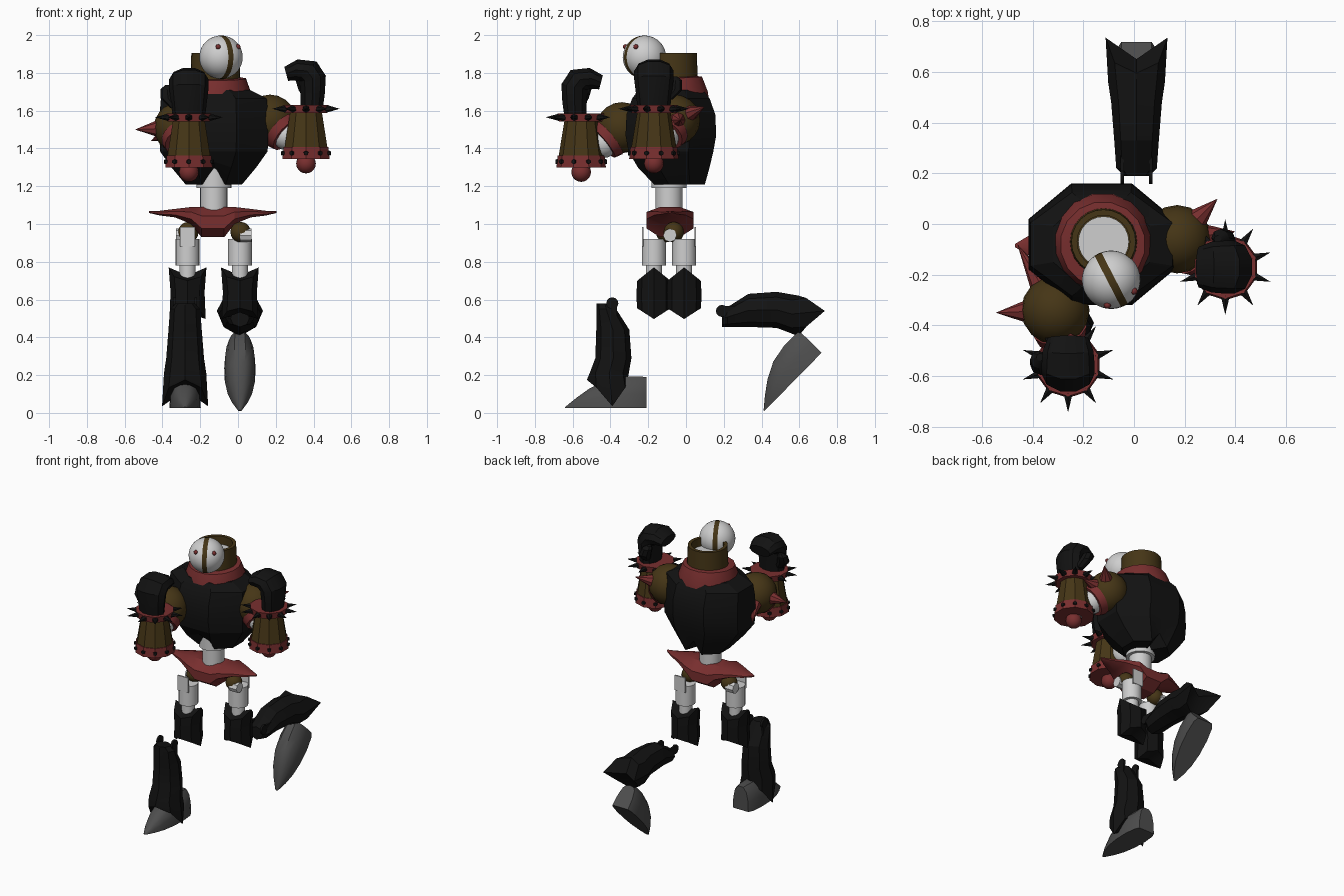
import bpy, bmesh, math
from mathutils import Vector, Matrix

if "Cube" in bpy.data.objects:
    bpy.data.objects.remove(bpy.data.objects["Cube"])


def material(name, rgb):
    m = bpy.data.materials.new(name)
    m.diffuse_color = (*rgb, 1)
    m.use_nodes = True
    m.node_tree.nodes["Principled BSDF"].inputs["Base Color"].default_value = m.diffuse_color
    return m


BLACK = material("black", (0.006, 0.006, 0.006))
BROWN = material("dark brown", (0.06, 0.036, 0.008))
RED = material("dull red", (0.19, 0.028, 0.028))
WHITE = material("pale grey", (0.62, 0.62, 0.62))
GREY = material("dark grey", (0.075, 0.075, 0.075))


def finish(name, bm, mat, angle=35):
    bmesh.ops.recalc_face_normals(bm, faces=bm.faces)
    me = bpy.data.meshes.new(name)
    bm.to_mesh(me)
    bm.free()
    me.materials.append(mat)
    me.shade_smooth()
    me.set_sharp_from_angle(angle=math.radians(angle))
    ob = bpy.data.objects.new(name, me)
    bpy.context.collection.objects.link(ob)
    return ob


def loft(name, rings, mat, angle=35):
    """Skin a list of equal point rings and close both ends."""
    bm = bmesh.new()
    vs = [[bm.verts.new(p) for p in r] for r in rings]
    n = len(vs[0])
    for a, b in zip(vs, vs[1:]):
        for i in range(n):
            bm.faces.new((a[i], a[(i + 1) % n], b[(i + 1) % n], b[i]))
    for r in (vs[0], vs[-1]):
        c = bm.verts.new(sum((v.co for v in r), Vector()) / n)
        for i in range(n):
            bm.faces.new((r[i], r[(i + 1) % n], c))
    return finish(name, bm, mat, angle)


def angles(n, off=0):
    return [2 * math.pi * (i + off) / n for i in range(n)]


def cone(name, a, b, r1, r2, mat, n=16):
    a, b = Vector(a), Vector(b)
    d = b - a
    bm = bmesh.new()
    bmesh.ops.create_cone(bm, cap_ends=True, segments=n, radius1=r1, radius2=r2, depth=d.length,
                          matrix=Matrix.Translation((a + b) / 2) @ d.to_track_quat('Z', 'Y').to_matrix().to_4x4())
    return finish(name, bm, mat)


def ball(name, c, r, mat, u=16, v=10, axis=(0, 0, 1)):
    bm = bmesh.new()
    bmesh.ops.create_uvsphere(bm, u_segments=u, v_segments=v, radius=r)
    ob = finish(name, bm, mat)
    ob.matrix_world = Matrix.Translation(c) @ Vector(axis).to_track_quat('Z', 'Y').to_matrix().to_4x4()
    return ob


def oct_ring(cx, cy, z, hw, hd):
    """Octagon with edge midpoints, flat toward front and sides."""
    k = math.cos(math.pi / 8)
    p = [Vector((cx + hw / k * math.cos(a), cy + hd / k * math.sin(a), z)) for a in angles(8, 0.5)]
    return [q for i in range(8) for q in (p[i], (p[i] + p[(i + 1) % 8]) / 2)]


# Torso: faceted barrel with a notch in the lower edge, front and back
CX, CY = -0.128, -0.08
torso = [oct_ring(CX, CY + dy, z, w, d) for z, w, d, dy in (
    (1.21, 0.15, 0.135, 0.045), (1.30, 0.225, 0.19, 0.015), (1.385, 0.285, 0.225, 0), (1.47, 0.288, 0.24, 0),
    (1.58, 0.287, 0.235, 0), (1.665, 0.28, 0.205, 0), (1.71, 0.19, 0.17, 0))]
for p in torso[0] + torso[1]:
    if abs(p.x - CX) < 0.01:
        p.z += 0.08 if p.z < 1.25 else 0.03
loft("torso", torso, BLACK, 25)

# Tilted shoulder collar, neck tube and neck
loft("shoulder_collar", [[(CX + 0.005 + r * math.cos(a), CY + r * math.sin(a), z + t * math.sin(a))
     for a in angles(16, 0.5)] for z, r, t in ((1.62, 0.205, 0.03), (1.68, 0.2, 0.02), (1.77, 0.168, 0.01),
                                              (1.775, 0.13, 0.01))], RED)
loft("neck_tube", [[(-0.12 + r * math.cos(a), -0.07 + r * math.sin(a), z) for a in angles(24)]
     for z, r in ((1.7, 0.135), (1.905, 0.127), (1.905, 0.104), (1.8, 0.104))], BROWN)
cone("neck", (-0.12, -0.07, 1.7), (-0.12, -0.07, 1.85), 0.1, 0.1, WHITE, 24)

# Head with a painted band over the top, plus eyes
HEAD = Vector((-0.09, -0.22, 1.883))
head = ball("head", HEAD, 0.115, WHITE, 32, 24, (0.89, 0.46, 0))
head.data.materials.append(BROWN)
for f in head.data.polygons:
    f.material_index = int(abs(f.center.z) < 0.016)
for off in ((-0.015, -0.1, 0.055), (0.09, -0.045, 0.055)):
    ball("eye", HEAD + Vector(off), 0.014, RED, 10, 6)

# Waist column
cone("waist_upper", (CX, -0.09, 1.19), (CX, -0.09, 1.36), 0.093, 0.093, WHITE, 24)
cone("waist_lower", (CX, -0.09, 1.05), (CX, -0.09, 1.2), 0.072, 0.072, WHITE, 24)

# Pelvis: central hull drawn out to a thin point on each side
half = [(0.06, 0.93, 1.09, 0.125), (0.115, 1.0, 1.09, 0.125), (0.2, 1.035, 1.08, 0.08),
        (0.28, 1.045, 1.07, 0.04), (0.337, 1.058, 1.07, 0.006)]
sections = [(-d, *s) for d, *s in reversed(half)] + half
loft("pelvis", [[(CX - 0.005 + d, -0.085 + w / 0.924 * math.cos(a),
                  (lo + hi) / 2 + (hi - lo) / 1.848 * math.sin(a)) for a in angles(8, 0.5)]
                for d, lo, hi, w in sections], RED, 25)

# Shin sections: distance down, front, back, half width
SHIN = [(0, 0, 0.09, 0.05), (0.03, 0, 0.105, 0.08), (0.14, 0, 0.175, 0.088),
        (0.29, -0.005, 0.186, 0.1), (0.37, -0.035, 0.172, 0.112)]
# Foot sections: distance from toe, half width, height
FOOT = [(0, 0.008, 0.006), (0.06, 0.04, 0.055), (0.13, 0.065, 0.105), (0.22, 0.08, 0.15),
        (0.32, 0.083, 0.168), (0.40, 0.075, 0.168), (0.432, 0.06, 0.164)]


def leg(side, x, y, sx, shin_at, foot_at, out):
    # Hip joint
    ball(side + "_hip", (x + 0.004, -0.085 + out * 0.02, 0.957), 0.054, BROWN)
    s = 1 if out > 0 else -1
    cone(side + "_hip_cap", (x, -0.085, 0.94), (x + s * 0.062, -0.085, 0.94), 0.036, 0.036, WHITE, 8)
    # Thigh and its thin bracket
    cone(side + "_thigh", (x, y, 0.78), (x, y, 0.92), 0.063, 0.063, WHITE, 20)
    cone(side + "_thigh_rod", (x, y, 0.62), (x, y, 0.8), 0.043, 0.043, WHITE, 20)
    loft(side + "_hip_bracket", [[(x + a, y + out * b, z) for a, b in
         ((-0.04, 0.054), (0.04, 0.054), (0.04, 0.064), (-0.04, 0.064))] for z in (0.88, 0.985)], WHITE)
    # Knee guard, peaked on its inner and outer sides
    loft(side + "_knee_guard", [[(x + w * math.cos(a), y + d * math.sin(a), z + k * (1 - abs(math.sin(a))))
         for a in angles(8)] for z, w, d, k in ((0.7, 0.1, 0.088, 0.07), (0.64, 0.09, 0.092, 0),
                                               (0.555, 0.096, 0.09, -0.058))], BLACK, 25)
    # Shin guard with pointed lower sides
    rings = [[shin_at(sx + w * math.cos(a), (f + b) / 2 + (b - f) / 2 * math.sin(a), d)
              for a in angles(8)] for d, f, b, w in SHIN]
    rings.append([shin_at(sx + 0.122 * math.cos(a), 0.058 + 0.108 * math.sin(a) + 0.027 * abs(math.cos(a)),
                          0.405 + 0.14 * (1 - abs(math.sin(a)))) for a in angles(8)])
    loft(side + "_shin", rings, BLACK, 25)
    # Knee prongs
    for o in (-0.056, 0.056):
        cone(side + "_knee_prong", shin_at(sx + o - 0.007, 0.085, 0), shin_at(sx + o + 0.007, 0.085, 0),
             0.032, 0.032, BLACK, 12)
        loft(side + "_prong_arm", [[shin_at(sx + o + a, t, d) for a, t in
             ((-0.007, 0.06), (0.007, 0.06), (0.007, 0.11), (-0.007, 0.11))] for d in (0, 0.08)], BLACK)
    # Foot: flat sole, rounded top
    loft(side + "_foot", [[foot_at(sx, u, w * a, h * b) for a, b in
         ((-1, 0), (-0.95, 0.45), (-0.75, 0.8), (-0.35, 1), (0.35, 1), (0.75, 0.8), (0.95, 0.45), (1, 0))]
         for u, w, h in FOOT], GREY, 40)


C = math.cos(math.radians(45.5))
S = math.sin(math.radians(45.5))
leg("standing", -0.267, -0.17, -0.28, lambda x, t, d: (x, -0.475 + t, 0.58 - d),
    lambda x, u, w, h: (x + w, -0.64 + u, 0.025 + h), -1)
leg("raised", 0.01, -0.01, 0.01, lambda x, t, d: (x, 0.19 + d, 0.455 + t),
    lambda x, u, w, h: (x + w, 0.415 + u * C - h * S, 0.01 + u * S + h * C), 1)


def arm(side, c, z0, palm, thumb, sh, spikes):
    base, palm, thumb, sh = Vector((*c, z0)), Vector(palm), Vector(thumb), Vector(sh)
    up = Vector((0, 0, 1))
    # Shoulder, its spikes and the joint toward the forearm
    ball(side + "_shoulder", sh, 0.135, BROWN, 16, 10)
    for v in spikes:
        v = Vector(v)
        cone(side + "_shoulder_spike", sh + v.normalized() * 0.115, sh + v, 0.045, 0, RED, 8)
    elbow = base - up * 0.25
    d = (elbow - sh).normalized()
    cone(side + "_arm_band", sh + d * 0.085, sh + d * 0.13, 0.112, 0.1, RED, 16)
    ball(side + "_arm_joint", sh + d * 0.13, 0.08, WHITE)
    cone(side + "_arm_rod", sh + d * 0.1, elbow, 0.06, 0.06, WHITE)
    # Forearm with two cuffs and an end ball
    cone(side + "_forearm", base - up * 0.23, base - up * 0.035, 0.12, 0.088, BROWN, 10)
    cone(side + "_upper_cuff", base - up * 0.042, base, 0.118, 0.125, RED, 10)
    cone(side + "_lower_cuff", base - up * 0.285, base - up * 0.222, 0.131, 0.124, RED, 10)
    ball(side + "_elbow_ball", base - up * 0.31, 0.052, RED)
    # Cuff spikes and studs
    for a in angles(10, 0.5):
        r = Vector((math.cos(a), math.sin(a), 0))
        p = base - up * 0.02
        cone(side + "_cuff_spike", p + r * 0.112, p + r * 0.188, 0.021, 0, BLACK, 6)
        p = base - up * 0.255
        cone(side + "_cuff_stud", p + r * 0.115, p + r * 0.136, 0.015, 0.012, BLACK, 6)
    # Curled mitt: palm offset, height, tilt, half thickness, half width
    path = [(-0.03, -0.03, 0, 0.06, 0.085), (-0.035, 0.06, 0, 0.068, 0.095), (-0.035, 0.14, 12, 0.075, 0.105),
            (-0.005, 0.18, 45, 0.075, 0.105), (0.055, 0.185, 80, 0.06, 0.1), (0.105, 0.165, 105, 0.04, 0.08)]
    rings = []
    for o, h, t, w, b in path:
        t = math.radians(t)
        n = palm * math.cos(t) - up * math.sin(t)
        rings.append([base + palm * o + up * h + n * w * math.cos(a) + thumb * b * math.sin(a)
                      for a in angles(10, 0.5)])
    loft(side + "_mitt", rings, BLACK, 30)
    # Thumb
    rings = [[base + palm * o + thumb * q + up * h + palm * r * math.cos(a) + thumb * r * math.sin(a)
              for a in angles(8)] for o, q, h, r in ((-0.02, 0.07, 0.03, 0.03), (0, 0.11, 0.08, 0.04),
                                                     (0.02, 0.115, 0.13, 0.035), (0.03, 0.11, 0.15, 0.015))]
    loft(side + "_thumb", rings, BLACK, 30)


arm("forward", (-0.26, -0.555), 1.585, (0, 1, 0), (-1, 0, 0), (-0.31, -0.34, 1.51),
    [(-0.235, -0.01, -0.01), (-0.15, 0.26, -0.07)])
arm("resting", (0.36, -0.17), 1.63, (-1, 0, 0), (0, 1, 0), (0.17, -0.06, 1.55),
    [(0.16, 0.16, 0.07), (0.23, 0.03, 0)])
